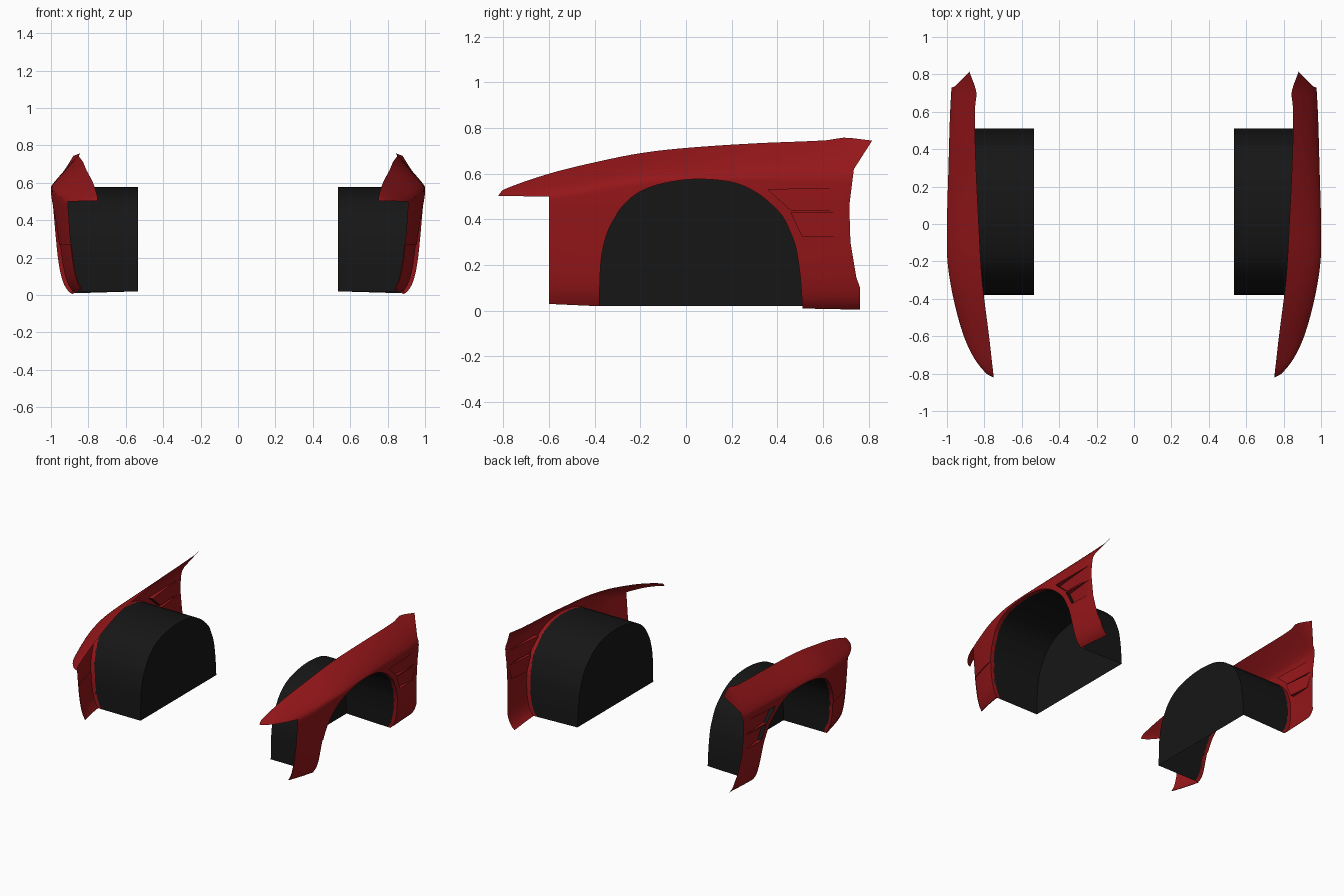
import bpy, bmesh
from mathutils import Vector

if "Cube" in bpy.data.objects:
    bpy.data.objects.remove(bpy.data.objects["Cube"])


def interp(keys, t):
    """Smooth curve through (t, value) keys."""
    t = min(max(t, keys[0][0]), keys[-1][0])
    n = len(keys)
    i = 0
    while i < n - 2 and t > keys[i + 1][0]:
        i += 1

    def slope(k):
        a, b = keys[max(k - 1, 0)], keys[min(k + 1, n - 1)]
        return (b[1] - a[1]) / (b[0] - a[0])
    (t0, v0), (t1, v1) = keys[i], keys[i + 1]
    h = t1 - t0
    s = (t - t0) / h
    return ((2*s**3 - 3*s**2 + 1) * v0 + (s**3 - 2*s**2 + s) * h * slope(i)
            + (3*s**2 - 2*s**3) * v1 + (s**3 - s**2) * h * slope(i + 1))


# Body curves along y: widest x, shoulder height, top edge height and x
WIDE = [(-.82, .755), (-.8, .79), (-.72, .855), (-.6, .91), (-.4, .965), (-.2, .997),
        (0, 1.0), (.3, .992), (.6, .983), (.82, .97)]
SHOULDER = [(-.82, .5), (-.6, .5), (-.3, .55), (0, .575), (.82, .575)]
TOP_Z = [(-.82, .507), (-.8, .53), (-.6, .6), (-.4, .65), (-.2, .69), (0, .713),
         (.3, .733), (.62, .747), (.69, .758), (.815, .745)]
TOP_X = [(-.82, .75), (-.6, .775), (-.3, .812), (0, .83), (.4, .848), (.63, .85),
         (.7, .842), (.815, .88)]
LOWER = [(0, -.105), (.02, -.08), (.06, -.055), (.12, -.037), (.2, -.024), (.3, -.014),
         (.45, -.003), (.5, 0)]

# Matching points: wheel arch (y, z) and outer outline (y, z)
PAIRS = [(-.38, .02, -.6, .03), (-.372, .22, -.6, .22), (-.345, .34, -.6, .38),
         (-.31, .41, -.6, .5), (-.28, .455, -.6, .6), (-.22, .51, -.38, .655),
         (-.13, .55, -.2, .69), (0, .574, 0, .713), (.12, .574, .16, .727),
         (.23, .555, .32, .735), (.32, .51, .48, .742), (.38, .46, .69, .758),
         (.405, .435, .815, .745), (.425, .41, .735, .62), (.45, .36, .715, .46),
         (.48, .28, .72, .3), (.498, .17, .745, .15), (.505, .09, .762, .1),
         (.51, .01, .762, .005)]
STEPS, ROWS = 6, 22


def skin_x(y, z):
    wide, zs = interp(WIDE, y), interp(SHOULDER, y)
    if z <= zs:
        return wide + interp(LOWER, z)
    t = min((z - zs) / max(interp(TOP_Z, y) - zs, .001), 1)
    return wide + (interp(TOP_X, y) - wide) * t ** 1.4


def material(name, rgb):
    m = bpy.data.materials.new(name)
    m.diffuse_color = (*rgb, 1)
    m.use_nodes = True
    m.node_tree.nodes["Principled BSDF"].inputs["Base Color"].default_value = m.diffuse_color
    return m


red = material("red_paint", (.3, .008, .01))
black = material("black_plastic", (.008, .008, .008))


def finish(bm, name, mats):
    bmesh.ops.recalc_face_normals(bm, faces=bm.faces)
    me = bpy.data.meshes.new(name)
    bm.to_mesh(me)
    bm.free()
    ob = bpy.data.objects.new(name, me)
    bpy.context.collection.objects.link(ob)
    for m in mats:
        me.materials.append(m)
    bpy.ops.object.select_all(action='DESELECT')
    ob.select_set(True)
    bpy.context.view_layer.objects.active = ob
    bpy.ops.object.shade_smooth_by_angle(angle=.6)
    ob.modifiers.new("mirror", 'MIRROR').use_clip = False
    return ob


def add_grid(bm, grid):
    vs = [[bm.verts.new(p) for p in row] for row in grid]
    for a, b in zip(vs, vs[1:]):
        for i in range(len(a) - 1):
            bm.faces.new((a[i], a[i + 1], b[i + 1], b[i]))


def recess(bm, poly, depth):
    """Cut a convex (y, z) polygon into the skin and push it inward."""
    ys, zs = [p[0] for p in poly], [p[1] for p in poly]
    cy, cz = sum(ys) / len(ys), sum(zs) / len(zs)
    planes = []
    for (y0, z0), (y1, z1) in zip(poly, poly[1:] + poly[:1]):
        no = Vector((0, z1 - z0, y0 - y1)).normalized()
        co = Vector((0, y0, z0))
        if (Vector((0, cy, cz)) - co).dot(no) > 0:
            no = -no
        planes.append((co, no))
    for co, no in planes:
        near = [f for f in bm.faces
                if min(ys) - .04 < f.calc_center_median().y < max(ys) + .04
                and min(zs) - .04 < f.calc_center_median().z < max(zs) + .04]
        geom = set(near)
        for f in near:
            geom.update(f.edges)
            geom.update(f.verts)
        bmesh.ops.bisect_plane(bm, geom=list(geom), plane_co=co, plane_no=no, dist=1e-5)
    inside = [f for f in bm.faces
              if all((f.calc_center_median() - co).dot(no) < 0 for co, no in planes)]
    res = bmesh.ops.extrude_face_region(bm, geom=inside)["geom"]
    bmesh.ops.delete(bm, geom=[f for f in inside if f.is_valid], context='FACES_ONLY')
    for v in res:
        if isinstance(v, bmesh.types.BMVert):
            v.co.x -= depth(v.co.y)


# Outline samples
arch, outer = [], []
ay = [(i, p[0]) for i, p in enumerate(PAIRS)]
az = [(i, p[1]) for i, p in enumerate(PAIRS)]
for k in range((len(PAIRS) - 1) * STEPS + 1):
    i = min(k // STEPS, len(PAIRS) - 2)
    s = k / STEPS - i
    arch.append((interp(ay, k / STEPS), interp(az, k / STEPS)))
    y, z = (PAIRS[i][c] * (1 - s) + PAIRS[i + 1][c] * s for c in (2, 3))
    if 4 <= i < 12:
        z = interp(TOP_Z, y)
    outer.append((y, z))

# Fender skin: arch lip, side panel, pointed nose
bm = bmesh.new()
grid = [[(skin_x(y, z) - .03, y, z) for y, z in arch]]
for r in range(ROWS + 1):
    t = r / ROWS
    row = []
    for (y0, z0), (y1, z1) in zip(arch, outer):
        y, z = y0 + (y1 - y0) * t, z0 + (z1 - z0) * t
        row.append((skin_x(y, z), y, z))
    grid.append(row)
add_grid(bm, grid)
nose = []
for k in range(17):
    u = (k / 16) ** 1.5
    y = -.82 + .22 * u
    low, high = .503 - .003 * u, interp(TOP_Z, y)
    zz = [low + (high - low) * j / STEPS for j in range(STEPS + 1)]
    nose.append([(skin_x(y, z), y, z) for z in zz])
add_grid(bm, nose)
bmesh.ops.remove_doubles(bm, verts=bm.verts, dist=.0005)

# Side vents fading out to the rear, and the seam of the lower front corner
recess(bm, [(.36, .53), (.69, .538), (.69, .44), (.46, .44)],
       lambda y: .03 * max(.69 - y, 0) / .28)
recess(bm, [(.46, .43), (.69, .43), (.665, .325), (.51, .325)],
       lambda y: .03 * max(.69 - y, 0) / .2)
recess(bm, [(-.65, .27), (-.3, .27), (-.3, 0), (-.65, 0)], lambda y: .005)
bmesh.ops.remove_doubles(bm, verts=bm.verts, dist=.0003)

# Dark front walls of the vents
bm.normal_update()
for f in bm.faces:
    c = f.calc_center_median()
    if .35 < c.y < .53 and .32 < c.z < .54 and abs(f.normal.x) < .3 \
            and abs(f.normal.y) > .4 and c.y > interp([(.325, .5), (.43, .45), (.54, .34)], c.z):
        f.material_index = 1
finish(bm, "front_fenders", [red, black])

# Wheel arch liners: tunnel closed on the inner side, open below
bm = bmesh.new()
add_grid(bm, [[(.535, y, max(z, .02)) for y, z in arch],
              [(skin_x(y, z) - .025, y, z) for y, z in arch]])
bm.faces.new([bm.verts.new((.535, y, max(z, .02))) for y, z in arch])
bmesh.ops.remove_doubles(bm, verts=bm.verts, dist=.0005)
finish(bm, "wheel_arch_liners", [black])
